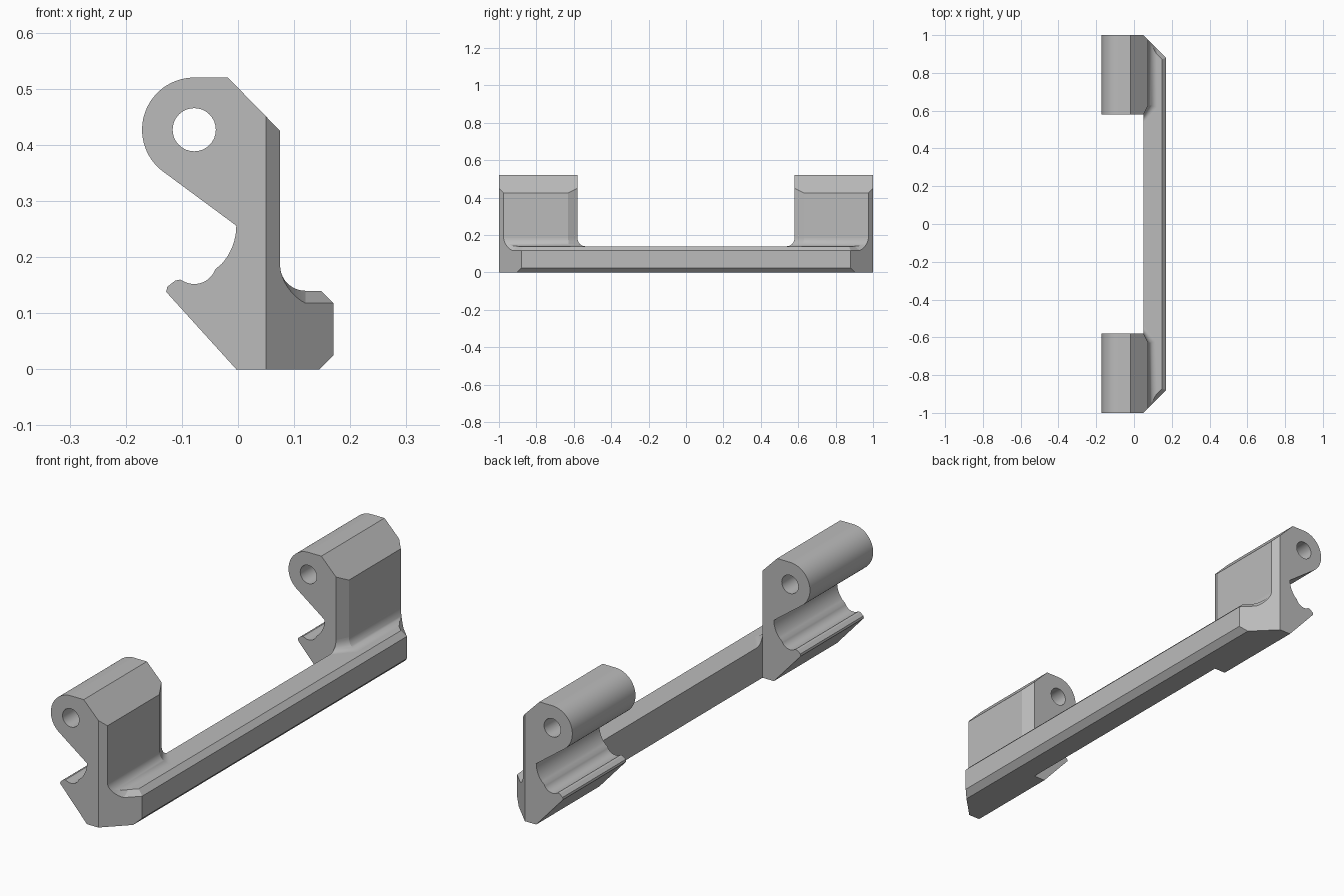
import bpy, bmesh
from math import sin, cos, pi, radians
from mathutils import Vector

cube = bpy.data.objects.get("Cube")
if cube:
    bpy.data.objects.remove(cube, do_unlink=True)

grey = bpy.data.materials.new("plain grey")
grey.use_nodes = True
grey.diffuse_color = (0.5, 0.5, 0.5, 1)
grey.node_tree.nodes["Principled BSDF"].inputs["Base Color"].default_value = (0.5, 0.5, 0.5, 1)


def make_object(name, bm):
    bmesh.ops.recalc_face_normals(bm, faces=bm.faces)
    mesh = bpy.data.meshes.new(name)
    bm.to_mesh(mesh)
    bm.free()
    mesh.materials.append(grey)
    obj = bpy.data.objects.new(name, mesh)
    bpy.context.collection.objects.link(obj)
    return obj


def loft(name, loops, cuts=()):
    """Closed solid through matching loops, trimmed by (point, normal) planes."""
    bm = bmesh.new()
    rings = [[bm.verts.new(p) for p in loop] for loop in loops]
    for a, b in zip(rings, rings[1:]):
        for i in range(len(a)):
            j = (i + 1) % len(a)
            bm.faces.new((a[i], a[j], b[j], b[i]))
    bm.faces.new(rings[0])
    bm.faces.new(rings[-1])
    for point, normal in cuts:
        geom = bm.verts[:] + bm.edges[:] + bm.faces[:]
        cut = bmesh.ops.bisect_plane(bm, geom=geom, dist=1e-6, plane_co=point,
                                     plane_no=normal, clear_outer=True)
        edges = [e for e in cut["geom_cut"] if isinstance(e, bmesh.types.BMEdge)]
        bmesh.ops.contextual_create(bm, geom=edges)
    return make_object(name, bm)


def arc(cx, cz, r, start, end, steps):
    angles = [radians(start + (end - start) * i / steps) for i in range(steps + 1)]
    return [(cx + r * cos(a), cz + r * sin(a)) for a in angles]


def boolean(target, tool, operation):
    mod = target.modifiers.new(operation.lower(), "BOOLEAN")
    mod.operation = operation
    mod.solver = "EXACT"
    mod.object = tool
    bpy.context.view_layer.objects.active = target
    bpy.ops.object.modifier_apply(modifier=mod.name)
    bpy.data.objects.remove(tool, do_unlink=True)


FACE, BACK, CORNER = 0.075, 0.05, 1.05
LIP, RADIUS = 0.022, 0.045

# Rail with clipped corners: each row is height, front x, corner inset
rows = [(0, 0.145, 0), (0.025, 0.17, 0), (0.118, 0.17, 0), (0.14, 0.148, LIP * 1.4)]
rail_loops = []
for z, x, inset in rows:
    end = CORNER - inset
    rail_loops.append([(BACK, BACK - end, z), (x, x - end, z),
                       (x, end - x, z), (BACK, end - BACK, z)])
rail = loft("mounting_rail", rail_loops)

# Bracket side profile: hooked foot, curved notch, rounded eye, sloped top
profile = [(-0.003, 0), (-0.128, 0.138), (-0.126, 0.147), (-0.112, 0.158), (-0.103, 0.16)]
profile += arc(-0.078, 0.192, 0.04, 240, 340, 10)
profile += arc(-0.105, 0.256, 0.102, -42, 0, 8)
profile += arc(-0.078, 0.427, 0.093, 236, 90, 28)
profile += [(-0.018, 0.52), (FACE, 0.425), (FACE, 0)]


def fillet_loop(side, angle, bottom=None):
    """Footprint of the concave blend between bracket face and rail top."""
    d = RADIUS * (1 - cos(angle))
    z = 0.185 - RADIUS * sin(angle)
    drop = LIP * d / RADIUS
    x = FACE + d
    top = z if bottom is None else bottom
    low = z - drop if bottom is None else bottom
    return [(BACK, side * (0.58 - 0.9 * d), top), (x, side * (0.63 - 0.24 * d), top),
            (x, side * (CORNER - x - 1.4 * drop), top), (x, side * (CORNER - x), low),
            (BACK, side * (CORNER - BACK), low)]


for side in (-1, 1):
    cuts = [(Vector((BACK, side, 0)), Vector((1, side, 0))),
            (Vector((BACK, side * 0.58, 0)), Vector((2, -side, 0)))]
    bracket = loft("bracket", [[(x, side * y, z) for x, z in profile] for y in (0.58, 1)], cuts)
    # Pin hole through the eye
    ring = arc(-0.078, 0.427, 0.0385, 0, 348.75, 31)
    hole = loft("pin_hole_cutter", [[(x, side * y, z) for x, z in ring] for y in (0.5, 1.1)])
    boolean(bracket, hole, "DIFFERENCE")
    # Blend at the foot of the bracket
    loops = [fillet_loop(side, pi / 2 * i / 10) for i in range(11)]
    loops.append(fillet_loop(side, pi / 2, 0.09))
    fillet = loft("bracket_fillet", loops)
    boolean(rail, bracket, "UNION")
    boolean(rail, fillet, "UNION")

# Smooth curves, sharp corners
bpy.ops.object.select_all(action="DESELECT")
rail.select_set(True)
bpy.context.view_layer.objects.active = rail
bpy.ops.object.shade_smooth_by_angle(angle=radians(25))
